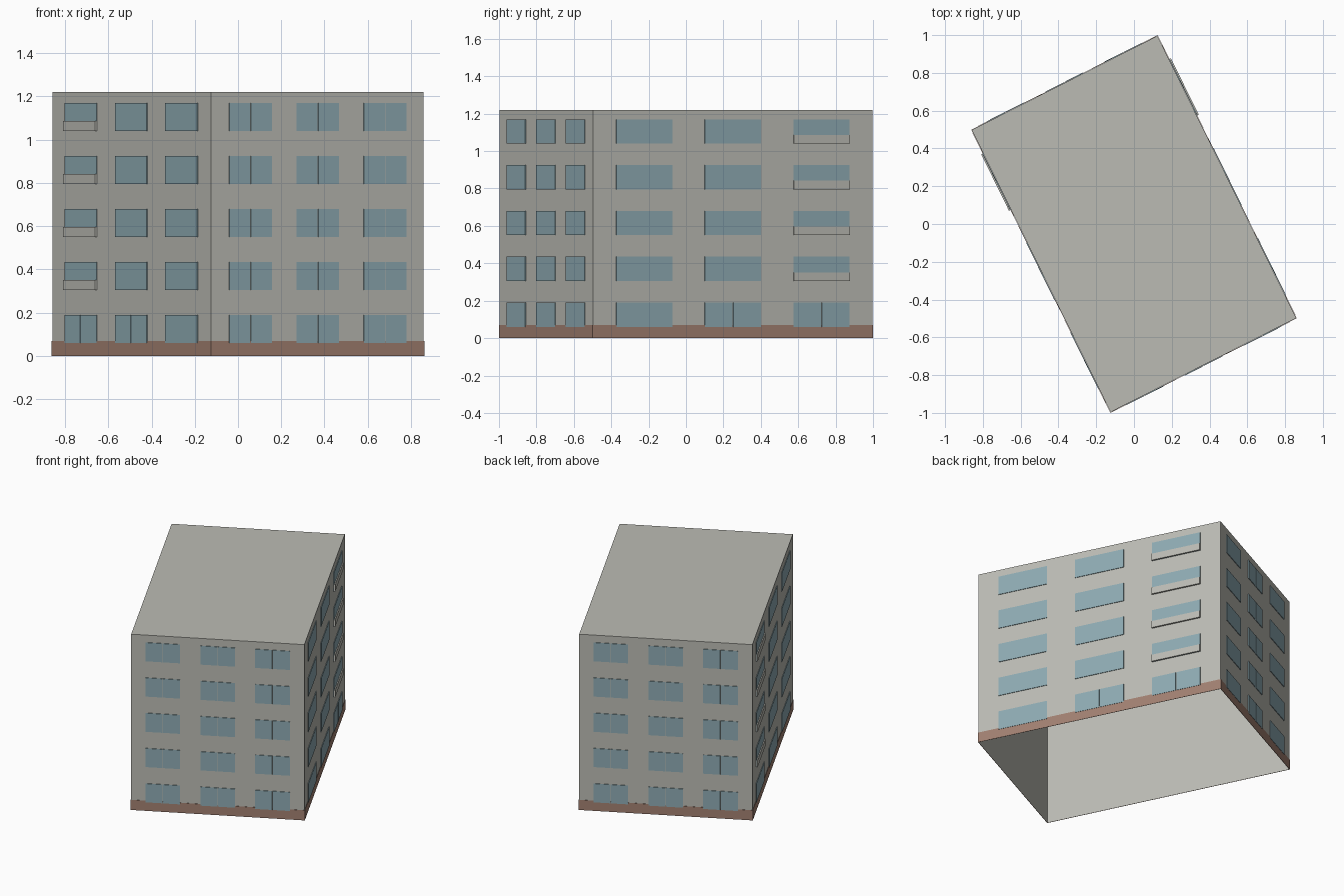
import bpy
import bmesh
from mathutils import Matrix, Vector

cube = bpy.data.objects.get("Cube")
if cube:
    bpy.data.objects.remove(cube, do_unlink=True)


def material(name, rgb):
    m = bpy.data.materials.new(name)
    m.use_nodes = True
    m.diffuse_color = (*rgb, 1)
    m.node_tree.nodes["Principled BSDF"].inputs["Base Color"].default_value = (*rgb, 1)
    return m


wall_grey = material("wall grey", (0.50, 0.50, 0.457))
glass_blue = material("glass blue", (0.27, 0.405, 0.45))
base_brown = material("base brown", (0.36, 0.217, 0.165))

HEIGHT = 1.22
BASE_HEIGHT = 0.07
FLOORS = 5
FLOOR_PITCH = 0.245
SILL, WINDOW_HEIGHT = 0.06, 0.13
COLUMNS = [(0.083, 0.283), (0.4, 0.6), (0.717, 0.917)]
GAP = 0.004

# Footprint corners, counter-clockwise from the front one
front = Vector((-0.124, -0.996, 0))
right = Vector((0.859, -0.498, 0))
corners = [front, right, -front, -right]
sides = [(corners[i], corners[(i + 1) % 4]) for i in range(4)]


def finish(bm, name, mat):
    bmesh.ops.recalc_face_normals(bm, faces=bm.faces)
    mesh = bpy.data.meshes.new(name)
    bm.to_mesh(mesh)
    bm.free()
    mesh.materials.append(mat)
    obj = bpy.data.objects.new(name, mesh)
    bpy.context.collection.objects.link(obj)
    return obj


def slab(bm, side, start, end, z0, z1, depth):
    """Add a slab on a wall; start and end are distances along it."""
    p, q = side
    along = (q - p).normalized()
    out = along.cross(Vector((0, 0, 1)))
    inner = 0.001
    centre = p + along * (start + end) / 2 + out * (inner + depth) / 2
    centre.z = (z0 + z1) / 2
    frame = Matrix((along, out, Vector((0, 0, 1)))).transposed().to_4x4()
    size = Matrix.Diagonal((end - start, depth - inner, z1 - z0, 1))
    bmesh.ops.create_cube(bm, size=1, matrix=Matrix.Translation(centre) @ frame @ size)


# Building shell: walls and flat roof, open underneath
bm = bmesh.new()
roof = bm.faces.new([bm.verts.new(c + Vector((0, 0, HEIGHT))) for c in corners])
walls = bmesh.ops.extrude_edge_only(bm, edges=list(roof.edges))
for v in walls["geom"]:
    if isinstance(v, bmesh.types.BMVert):
        v.co.z = 0
finish(bm, "building_shell", wall_grey)

# Plinth band around the foot of the walls
bm = bmesh.new()
for side in sides:
    length = (side[1] - side[0]).length
    slab(bm, side, -0.003, length + 0.003, 0, BASE_HEIGHT, 0.003)
finish(bm, "base_band", base_brown)

# Windows, and parapets on the rear column of both long sides
names = ["front", "left", "back", "right"]
for i, side in enumerate(sides):
    length = (side[1] - side[0]).length
    long_side = i % 2 == 1
    balcony_column = {1: 2, 3: 0}.get(i)
    glass, parapets = bmesh.new(), bmesh.new()
    for floor in range(FLOORS):
        z = SILL + floor * FLOOR_PITCH
        for column, (t0, t1) in enumerate(COLUMNS):
            a, b = t0 * length, t1 * length
            split = not long_side or (floor == 0 and column in (1, balcony_column))
            if split:
                mid = (a + b) / 2
                panes = [(a, mid - GAP / 2), (mid + GAP / 2, b)]
            else:
                panes = [(a, b)]
            for s, e in panes:
                slab(glass, side, s, e, z, z + WINDOW_HEIGHT, 0.005)
            if column == balcony_column and floor > 0:
                slab(parapets, side, a, b, z, z + 0.047, 0.012)
    finish(glass, names[i] + "_windows", glass_blue)
    if long_side:
        finish(parapets, names[i] + "_balcony_parapets", wall_grey)
    else:
        parapets.free()
